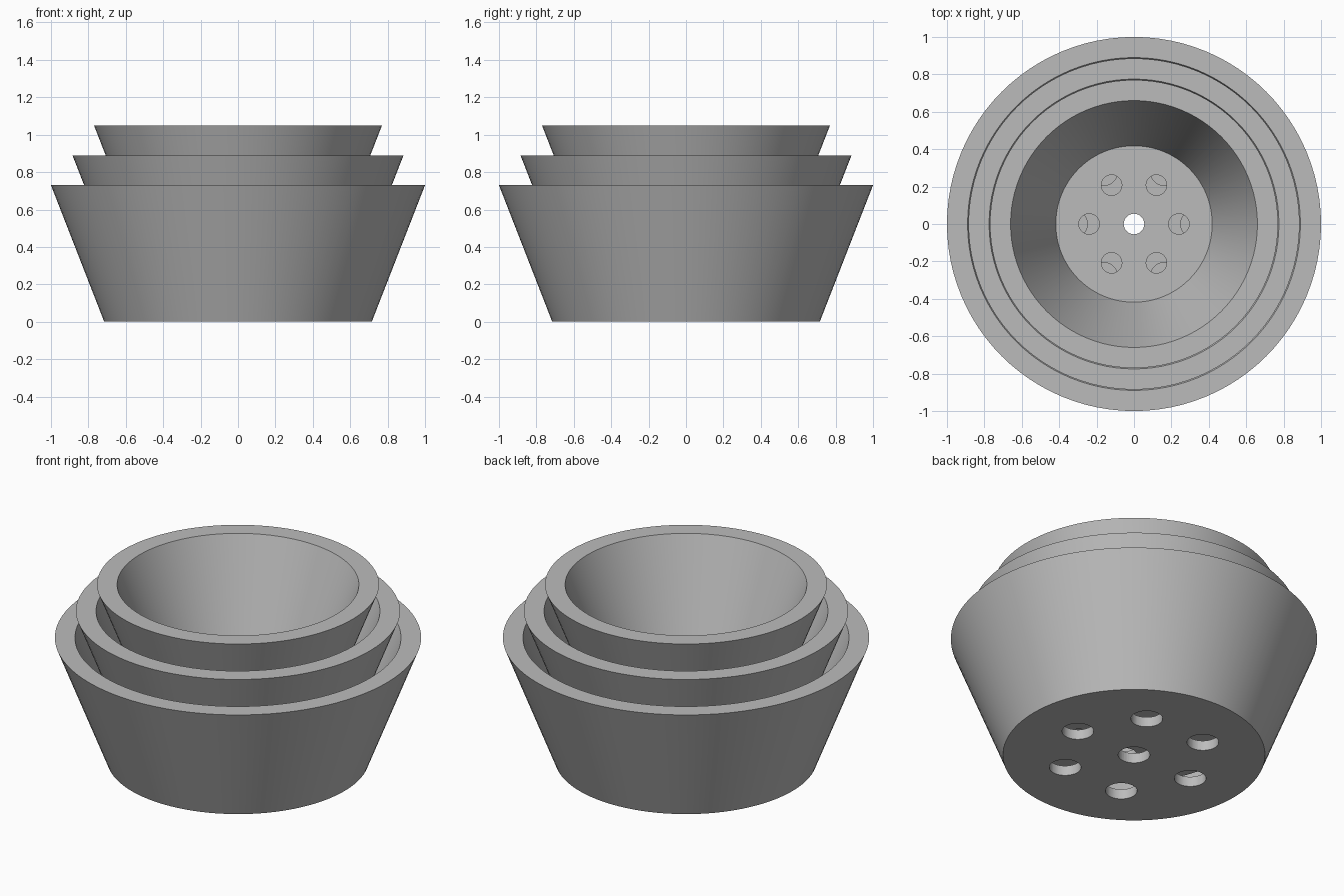
import bpy
import bmesh
import math
from mathutils import Matrix, Vector

old = bpy.data.objects.get("Cube")
if old:
    bpy.data.objects.remove(old, do_unlink=True)

# One plain grey for every pot
grey = bpy.data.materials.new("plain grey")
grey.use_nodes = True
grey.diffuse_color = (0.5, 0.5, 0.5, 1)
grey.node_tree.nodes["Principled BSDF"].inputs["Base Color"].default_value = (0.5, 0.5, 0.5, 1)

SLOPE = 0.39    # radius gained per unit of height
WALL = 0.11     # horizontal wall thickness
FLOOR = 0.06    # floor thickness


def add_object(name, bm):
    mesh = bpy.data.meshes.new(name)
    bm.to_mesh(mesh)
    bm.free()
    obj = bpy.data.objects.new(name, mesh)
    bpy.context.collection.objects.link(obj)
    return obj


def lathe(name, profile, segments=96):
    bm = bmesh.new()
    verts = [bm.verts.new((r, 0, z)) for r, z in profile]
    edges = [bm.edges.new(pair) for pair in zip(verts, verts[1:])]
    bmesh.ops.spin(bm, geom=verts + edges, cent=(0, 0, 0), axis=(0, 0, 1),
                   angle=math.tau, steps=segments)
    bmesh.ops.remove_doubles(bm, verts=bm.verts, dist=1e-4)
    bmesh.ops.recalc_face_normals(bm, faces=bm.faces)
    return add_object(name, bm)


def drain_cutter(name, z, ring, radius):
    # One central hole and six around it
    spots = [Vector((0, 0, z))]
    for i in range(6):
        a = i * math.tau / 6
        spots.append(Vector((ring * math.cos(a), ring * math.sin(a), z)))
    bm = bmesh.new()
    for spot in spots:
        bmesh.ops.create_cone(bm, cap_ends=True, segments=32, radius1=radius,
                              radius2=radius, depth=4 * FLOOR,
                              matrix=Matrix.Translation(spot))
    cutter = add_object(name, bm)
    cutter.hide_render = True
    return cutter


def make_pot(name, bottom, top, rim, ring, hole):
    base = rim - SLOPE * (top - bottom)
    floor = bottom + FLOOR
    inner = rim - WALL - SLOPE * (top - floor)
    pot = lathe(name, [(0, bottom), (base, bottom), (rim, top),
                       (rim - WALL, top), (inner, floor), (0, floor)])
    pot.data.materials.append(grey)
    cutter = drain_cutter(name + "_hole_cutter", bottom + FLOOR / 2, ring, hole)
    cut = pot.modifiers.new("drain holes", 'BOOLEAN')
    cut.operation = 'DIFFERENCE'
    cut.solver = 'EXACT'
    cut.object = cutter
    bpy.ops.object.select_all(action='DESELECT')
    pot.select_set(True)
    bpy.context.view_layer.objects.active = pot
    bpy.ops.object.modifier_apply(modifier=cut.name)
    bpy.data.objects.remove(cutter, do_unlink=True)
    bpy.ops.object.shade_smooth_by_angle(angle=math.radians(30))


# Three nested pots, each narrower and set higher
make_pot("outer_pot", 0, 0.73, 1.0, 0.4, 0.087)
make_pot("middle_pot", 0.185, 0.89, 0.885, 0.32, 0.071)
make_pot("inner_pot", 0.37, 1.05, 0.77, 0.24, 0.055)
